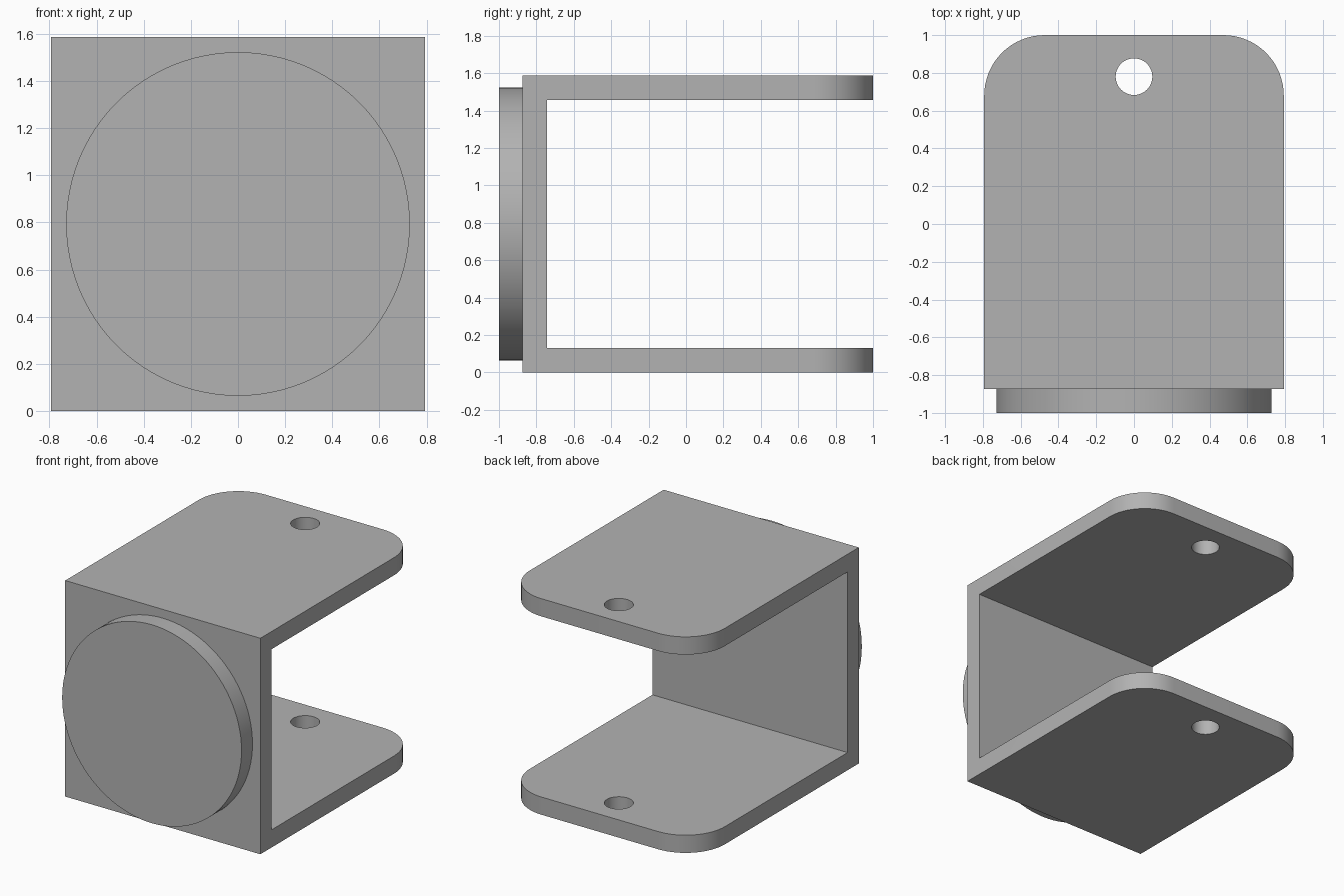
import bpy
import bmesh
from math import radians
from mathutils import Matrix, Vector

cube = bpy.data.objects.get("Cube")
if cube:
    bpy.data.objects.remove(cube, do_unlink=True)

HALF_W, HEIGHT, WALL = 0.793, 1.587, 0.13
WALL_Y, BACK_Y = -0.873, 1.0
CORNER_R, HOLE_R, HOLE_Y = 0.32, 0.097, 0.78
DISC_R = 0.729

grey = bpy.data.materials.new("plain grey")
grey.use_nodes = True
colour = (0.45, 0.45, 0.45, 1)
grey.diffuse_color = colour
grey.node_tree.nodes["Principled BSDF"].inputs["Base Color"].default_value = colour


def add_object(name, bm):
    bmesh.ops.recalc_face_normals(bm, faces=bm.faces)
    mesh = bpy.data.meshes.new(name)
    bm.to_mesh(mesh)
    bm.free()
    mesh.materials.append(grey)
    obj = bpy.data.objects.new(name, mesh)
    bpy.context.collection.objects.link(obj)
    return obj


def cylinder(name, radius, depth, matrix, segments):
    bm = bmesh.new()
    bmesh.ops.create_cone(bm, cap_ends=True, segments=segments, radius1=radius,
                          radius2=radius, depth=depth, matrix=matrix)
    return add_object(name, bm)


def smooth(obj):
    bpy.ops.object.select_all(action="DESELECT")
    obj.select_set(True)
    bpy.context.view_layer.objects.active = obj
    bpy.ops.object.shade_smooth_by_angle(angle=radians(30))


# Bracket: C profile swept across the width
inner_y, top_in = WALL_Y + WALL, HEIGHT - WALL
profile = [(WALL_Y, 0), (BACK_Y, 0), (BACK_Y, WALL), (inner_y, WALL),
           (inner_y, top_in), (BACK_Y, top_in), (BACK_Y, HEIGHT), (WALL_Y, HEIGHT)]
bm = bmesh.new()
side = bm.faces.new([bm.verts.new((-HALF_W, y, z)) for y, z in profile])
sweep = bmesh.ops.extrude_face_region(bm, geom=[side], use_keep_orig=True)
bmesh.ops.translate(bm, vec=Vector((2 * HALF_W, 0, 0)),
                    verts=[v for v in sweep["geom"] if isinstance(v, bmesh.types.BMVert)])
bmesh.ops.recalc_face_normals(bm, faces=bm.faces)

# Rounded outer corners of both arms
corners = [e for e in bm.edges if all(v.co.y > BACK_Y - 0.01 for v in e.verts)
           and abs(e.verts[0].co.x - e.verts[1].co.x) < 0.01]
bmesh.ops.bevel(bm, geom=corners, offset=CORNER_R, offset_type="OFFSET",
                segments=16, profile=0.5, affect="EDGES")
bracket = add_object("bracket", bm)

# Pin hole through both arms
cutter = cylinder("hole_cutter", HOLE_R, HEIGHT + 1,
                  Matrix.Translation((0, HOLE_Y, HEIGHT / 2)), 48)
cutter.hide_render = True
cut = bracket.modifiers.new("pin holes", "BOOLEAN")
cut.operation = "DIFFERENCE"
cut.solver = "EXACT"
cut.object = cutter
bpy.context.view_layer.objects.active = bracket
bpy.ops.object.modifier_apply(modifier=cut.name)
bpy.data.objects.remove(cutter, do_unlink=True)
smooth(bracket)

# Round pad on the front wall
pad_depth = 1 + WALL_Y
pad = cylinder("front_disc", DISC_R, pad_depth,
               Matrix.Translation((0, WALL_Y - pad_depth / 2, HEIGHT / 2))
               @ Matrix.Rotation(radians(90), 4, "X"), 96)
smooth(pad)
